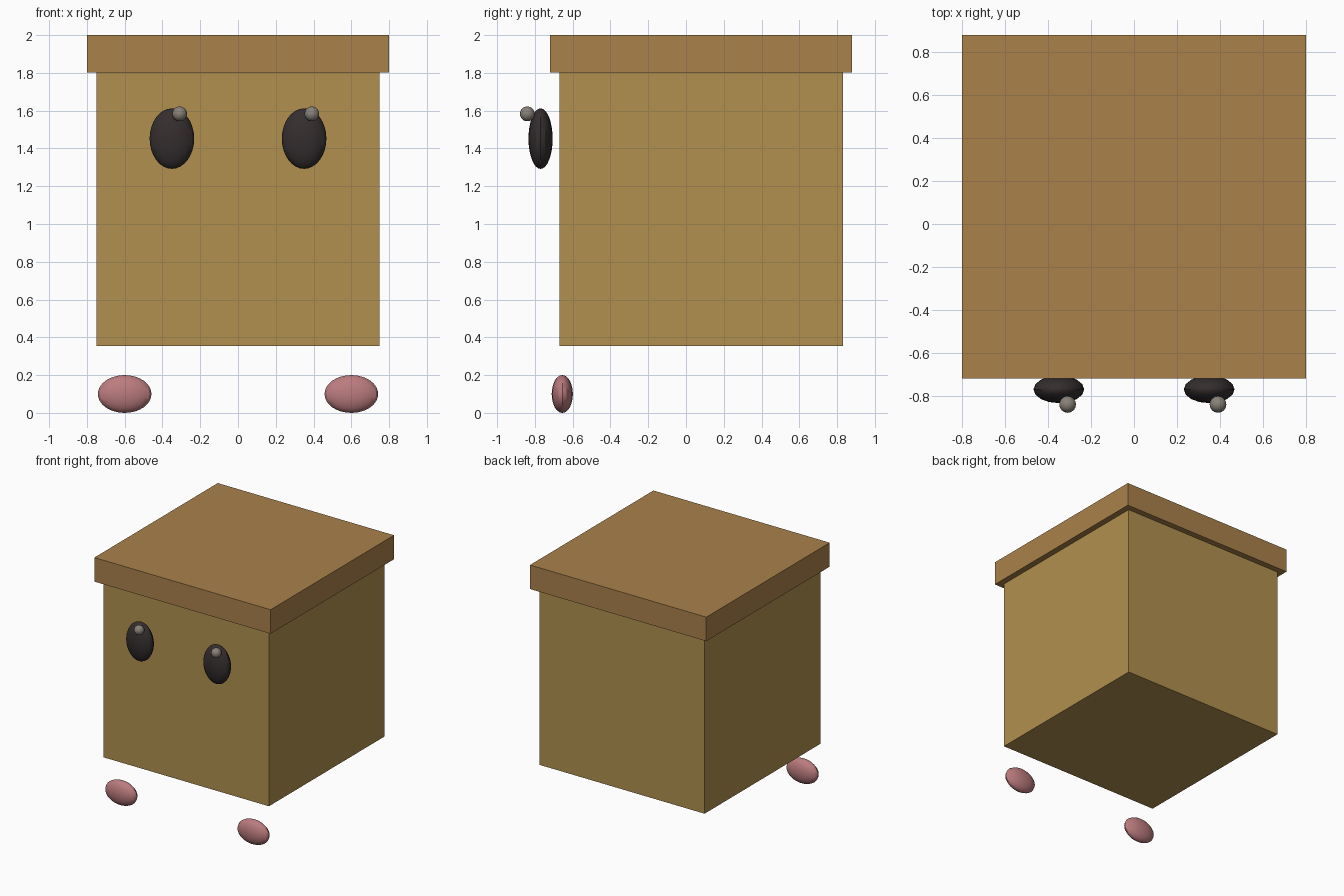
import bpy

if "Cube" in bpy.data.objects:
    bpy.data.objects.remove(bpy.data.objects["Cube"])


def material(name, rgb):
    m = bpy.data.materials.new(name)
    m.diffuse_color = (*rgb, 1)
    m.use_nodes = True
    m.node_tree.nodes["Principled BSDF"].inputs["Base Color"].default_value = m.diffuse_color
    return m


CARD = material("cardboard", (0.44, 0.28, 0.08))
LID = material("lid_brown", (0.40, 0.22, 0.07))
DARK = material("eye_dark", (0.035, 0.027, 0.028))
PINK = material("foot_pink", (0.50, 0.20, 0.21))
GLINT = material("glint_grey", (0.25, 0.22, 0.19))


def finish(name, size, mat):
    ob = bpy.context.object
    ob.name = name
    ob.scale = size
    bpy.ops.object.transform_apply(location=False, rotation=False, scale=True)
    ob.data.materials.append(mat)
    return ob


def box(name, x, y, z, mat):
    """Box from (min, max) ranges on each axis."""
    axes = (x, y, z)
    bpy.ops.mesh.primitive_cube_add(size=1, location=[(a + b) / 2 for a, b in axes])
    return finish(name, [b - a for a, b in axes], mat)


def ellipsoid(name, centre, radii, mat):
    bpy.ops.mesh.primitive_uv_sphere_add(segments=16, ring_count=16, radius=1, location=centre)
    ob = finish(name, radii, mat)
    bpy.ops.object.shade_smooth_by_angle()
    return ob


# Box body and overhanging lid
box("body", (-0.75, 0.75), (-0.67, 0.83), (0.355, 1.803), CARD)
box("lid", (-0.80, 0.80), (-0.72, 0.88), (1.803, 2.0), LID)

# Eyes, glints (both shifted the same way) and feet
for side, s in (("left", -1), ("right", 1)):
    ellipsoid(side + "_eye", (0.35 * s, -0.77, 1.452), (0.118, 0.064, 0.16), DARK)
    ellipsoid(side + "_glint", (0.35 * s + 0.041, -0.84, 1.583), (0.039, 0.039, 0.039), GLINT)
    ellipsoid(side + "_foot", (0.60 * s, -0.655, 0.10), (0.142, 0.056, 0.10), PINK)
